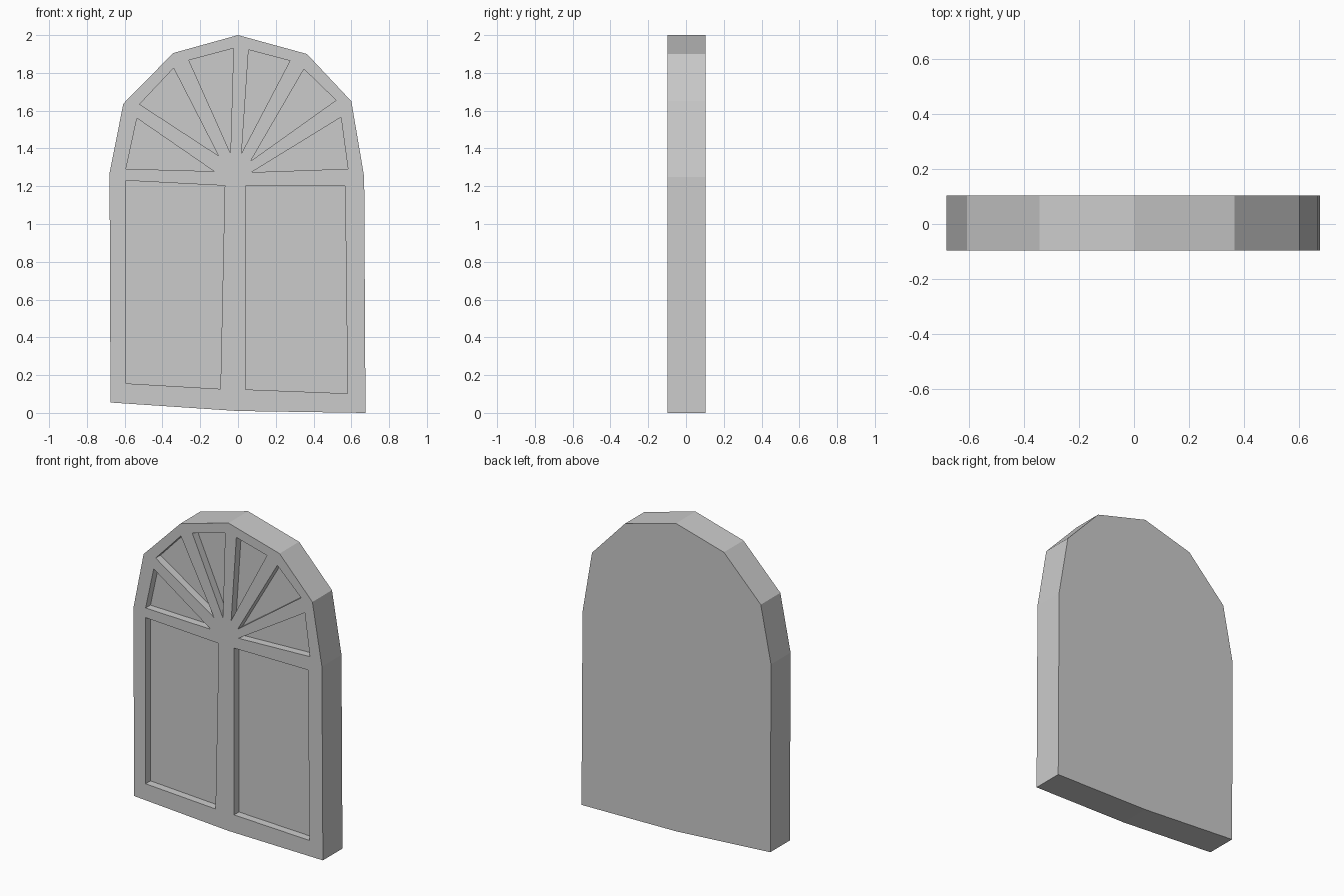
import bpy, bmesh

if "Cube" in bpy.data.objects:
    bpy.data.objects.remove(bpy.data.objects["Cube"])

FRONT, BACK, FLOOR = -0.097, 0.103, -0.047

# Hand-hewn arched outline (x, z)
outline = [(-.675, .055), (0, .01), (.675, 0), (.668, 1.25), (.60, 1.65), (.365, 1.90),
           (0, 2.0), (-.343, 1.905), (-.607, 1.637), (-.68, 1.27)]

# Two tall panes and six fan panes
panes = [
    [(-.593, 1.23), (-.07, 1.203), (-.093, .127), (-.593, .156)],
    [(.04, 1.202), (.567, 1.202), (.58, .103), (.04, .124)],
    [(-.593, 1.292), (-.535, 1.56), (-.127, 1.279)],
    [(-.521, 1.634), (-.341, 1.825), (-.103, 1.361)],
    [(-.26, 1.867), (-.024, 1.93), (-.04, 1.375)],
    [(.056, 1.922), (.275, 1.864), (.019, 1.375)],
    [(.349, 1.82), (.519, 1.655), (.066, 1.332)],
    [(.545, 1.565), (.582, 1.292), (.071, 1.274)],
]

bm = bmesh.new()


def ring(points, y):
    return [bm.verts.new((x, y, z)) for x, z in points]


def loop_edges(verts):
    return [bm.edges.new((a, b)) for a, b in zip(verts, verts[1:] + verts[:1])]


def capped_walls(verts, points, y):
    """Walls from a front loop to depth y, closed by a flat cap."""
    far = ring(points, y)
    n = len(verts)
    for i in range(n):
        j = (i + 1) % n
        bm.faces.new((verts[i], verts[j], far[j], far[i]))
    bm.faces.new(far)


# Front frame face with pane-shaped openings
loops = [(outline, BACK)] + [(p, FLOOR) for p in panes]
rings = [ring(p, FRONT) for p, _ in loops]
edges = [e for r in rings for e in loop_edges(r)]
bmesh.ops.triangle_fill(bm, edges=edges, use_beauty=True, use_dissolve=False,
                        normal=(0, -1, 0))

# Outer sides with back, and recessed panes
for r, (points, depth) in zip(rings, loops):
    capped_walls(r, points, depth)

bmesh.ops.recalc_face_normals(bm, faces=bm.faces[:])
mesh = bpy.data.meshes.new("arched_window")
bm.to_mesh(mesh)
bm.free()
window = bpy.data.objects.new("arched_window", mesh)
bpy.context.collection.objects.link(window)
